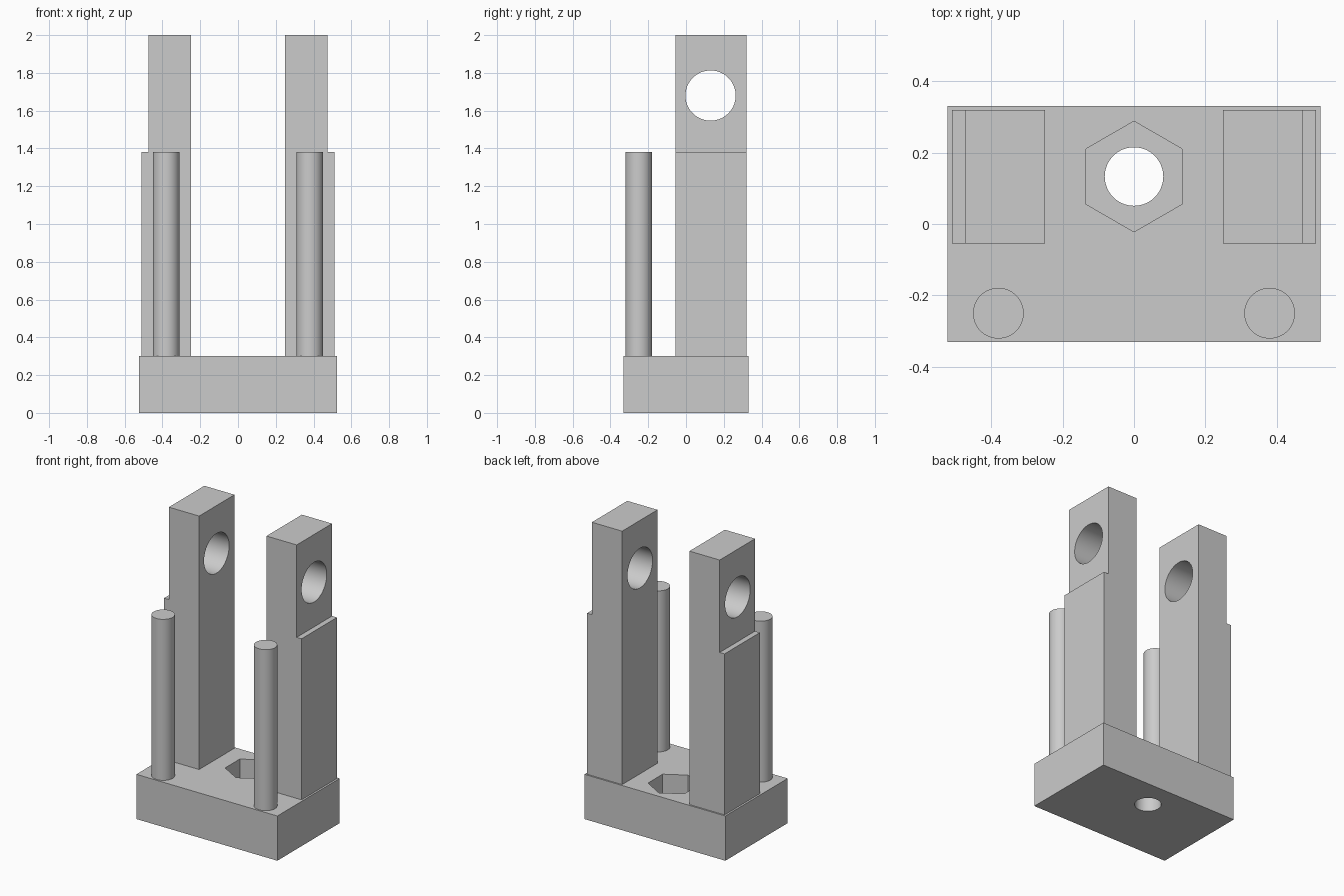
import bpy
import math

if "Cube" in bpy.data.objects:
    bpy.data.objects.remove(bpy.data.objects["Cube"])

SIDES = 64


def box(name, x, y, z):
    """Box from (min, max) ranges."""
    bpy.ops.mesh.primitive_cube_add(size=1, location=[sum(r) / 2 for r in (x, y, z)])
    ob = bpy.context.object
    ob.name = name
    ob.scale = [r[1] - r[0] for r in (x, y, z)]
    bpy.ops.object.transform_apply(location=True, rotation=True, scale=True)
    return ob


def cylinder(name, radius, depth, location, rotation=(0, 0, 0), sides=SIDES):
    bpy.ops.mesh.primitive_cylinder_add(vertices=sides, radius=radius, depth=depth,
                                        location=location, rotation=rotation)
    ob = bpy.context.object
    ob.name = name
    bpy.ops.object.transform_apply(location=True, rotation=True, scale=True)
    return ob


def prism(name, profile, y0, y1):
    """Extrude an x-z profile from y0 to y1."""
    n = len(profile)
    verts = [(x, y, z) for y in (y0, y1) for x, z in profile]
    faces = [list(range(n)), list(range(2 * n - 1, n - 1, -1))]
    faces += [[(i + 1) % n, i, i + n, (i + 1) % n + n] for i in range(n)]
    mesh = bpy.data.meshes.new(name)
    mesh.from_pydata(verts, [], faces)
    ob = bpy.data.objects.new(name, mesh)
    bpy.context.collection.objects.link(ob)
    return ob


def select(ob):
    bpy.ops.object.select_all(action='DESELECT')
    ob.select_set(True)
    bpy.context.view_layer.objects.active = ob


def cut(ob, cutter):
    """Subtract the cutter and remove it."""
    mod = ob.modifiers.new("cut", 'BOOLEAN')
    mod.operation = 'DIFFERENCE'
    mod.solver = 'EXACT'
    mod.object = cutter
    select(ob)
    bpy.ops.object.modifier_apply(modifier=mod.name)
    bpy.data.objects.remove(cutter, do_unlink=True)


def smooth(ob):
    select(ob)
    bpy.ops.object.shade_smooth_by_angle(angle=math.radians(30))


# Base plate with bolt hole and hexagonal nut pocket
base = box("base_plate", (-0.523, 0.523), (-0.33, 0.33), (0, 0.3))
cut(base, cylinder("bolt_cutter", 0.082, 1, (0, 0.133, 0.2)))
cut(base, cylinder("nut_cutter", 0.155, 0.3, (0, 0.133, 0.3), sides=6))
smooth(base)

for side, s in (("left", -1), ("right", 1)):
    # Stepped upright with axle hole
    profile = [(0.25, 0.3), (0.51, 0.3), (0.51, 1.38),
               (0.474, 1.38), (0.474, 2.0), (0.25, 2.0)]
    profile = [(s * x, z) for x, z in profile]
    if s < 0:
        profile.reverse()
    upright = prism(side + "_upright", profile, -0.055, 0.32)
    cut(upright, cylinder("axle_cutter", 0.133, 1, (s * 0.4, 0.13, 1.68),
                          (0, math.pi / 2, 0)))
    smooth(upright)

    # Round front post
    smooth(cylinder(side + "_post", 0.071, 1.08, (s * 0.38, -0.25, 0.84)))
